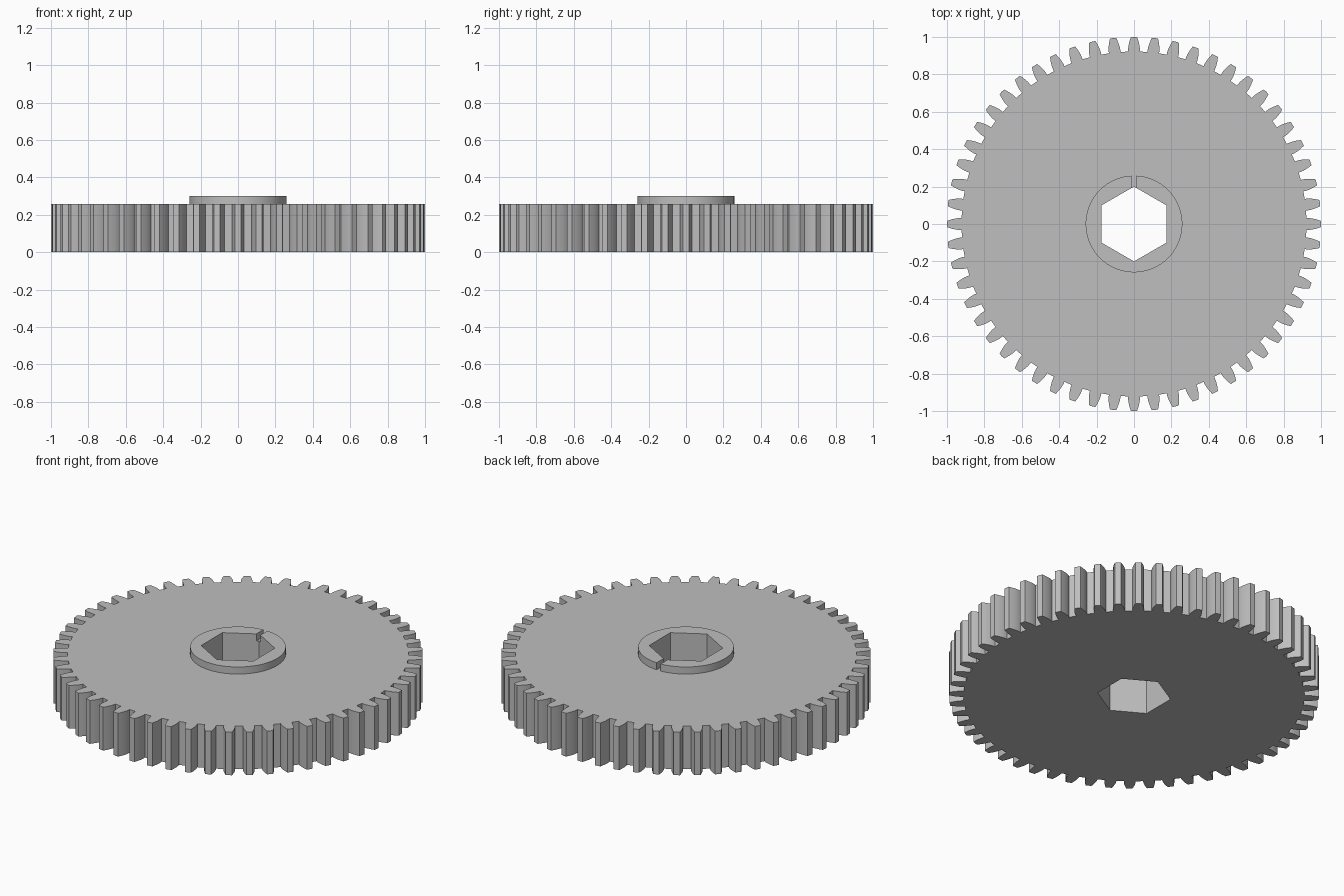
import bpy
import bmesh
from math import pi, sin, cos, tan, acos, asin, radians, sqrt

if "Cube" in bpy.data.objects:
    bpy.data.objects.remove(bpy.data.objects["Cube"], do_unlink=True)

TEETH = 56
TIP = 1.0
PITCH = TIP * TEETH / (TEETH + 2)
ROOT = TIP * (TEETH - 2.5) / (TEETH + 2)
PRESSURE = radians(14.5)
BASE = PITCH * cos(PRESSURE)
THICK = 0.2586
TOP = 0.301
BOSS_R = 0.2586
HEX_R = 0.2
NOTCH = 0.0135          # half width of the boss slot

grey = bpy.data.materials.new("plain grey")
grey.use_nodes = True
colour = (0.52, 0.52, 0.52, 1)
grey.diffuse_color = colour
grey.node_tree.nodes["Principled BSDF"].inputs["Base Color"].default_value = colour


def polar(r, a):
    return (r * cos(a), r * sin(a))


def prism(name, loops, z0, z1):
    """Solid between two heights from an outline and optional hole loops."""
    bm = bmesh.new()
    rims = ([], [])
    for loop in loops:
        low, high = ([bm.verts.new((x, y, z)) for x, y in loop] for z in (z0, z1))
        n = len(loop)
        for i in range(n):
            j = (i + 1) % n
            bm.faces.new((low[i], low[j], high[j], high[i]))
            rims[0].append(bm.edges.get((low[i], low[j])))
            rims[1].append(bm.edges.get((high[i], high[j])))
    for rim in rims:
        bmesh.ops.triangle_fill(bm, edges=rim, use_beauty=True)
    bmesh.ops.recalc_face_normals(bm, faces=bm.faces)
    mesh = bpy.data.meshes.new(name)
    bm.to_mesh(mesh)
    bm.free()
    mesh.materials.append(grey)
    obj = bpy.data.objects.new(name, mesh)
    bpy.context.collection.objects.link(obj)
    bpy.ops.object.select_all(action="DESELECT")
    obj.select_set(True)
    bpy.context.view_layer.objects.active = obj
    bpy.ops.object.shade_smooth_by_angle(angle=radians(20))
    return obj


def half_angle(r):
    """Half the angular thickness of an involute tooth at radius r."""
    a = acos(min(1, BASE / r))
    return pi / (2 * TEETH) + (tan(PRESSURE) - PRESSURE) - (tan(a) - a)


# Toothed wheel with a hexagonal bore
steps = 5
radii = [ROOT] + [BASE + (TIP - BASE) * i / steps for i in range(steps + 1)]
flank = [(r, half_angle(r)) for r in radii]
outline = []
for t in range(TEETH):
    mid = 2 * pi * t / TEETH
    outline += [polar(r, mid - h) for r, h in flank]
    outline.append(polar(TIP, mid))
    outline += [polar(r, mid + h) for r, h in reversed(flank)]
hexagon = [polar(HEX_R, pi / 2 + i * pi / 3) for i in range(6)]
prism("gear_wheel", [outline, hexagon], 0, THICK)

# Raised hub ring, split by a narrow slot at the back
gap = asin(NOTCH / BOSS_R)
segments = 72
ring = [polar(BOSS_R, pi / 2 + gap + (2 * pi - 2 * gap) * i / segments)
        for i in range(segments + 1)]
slot_y = HEX_R - NOTCH / sqrt(3)
ring += [(NOTCH, slot_y)] + hexagon[:0:-1] + [(-NOTCH, slot_y)]
prism("hub_ring", [ring], THICK, TOP)
